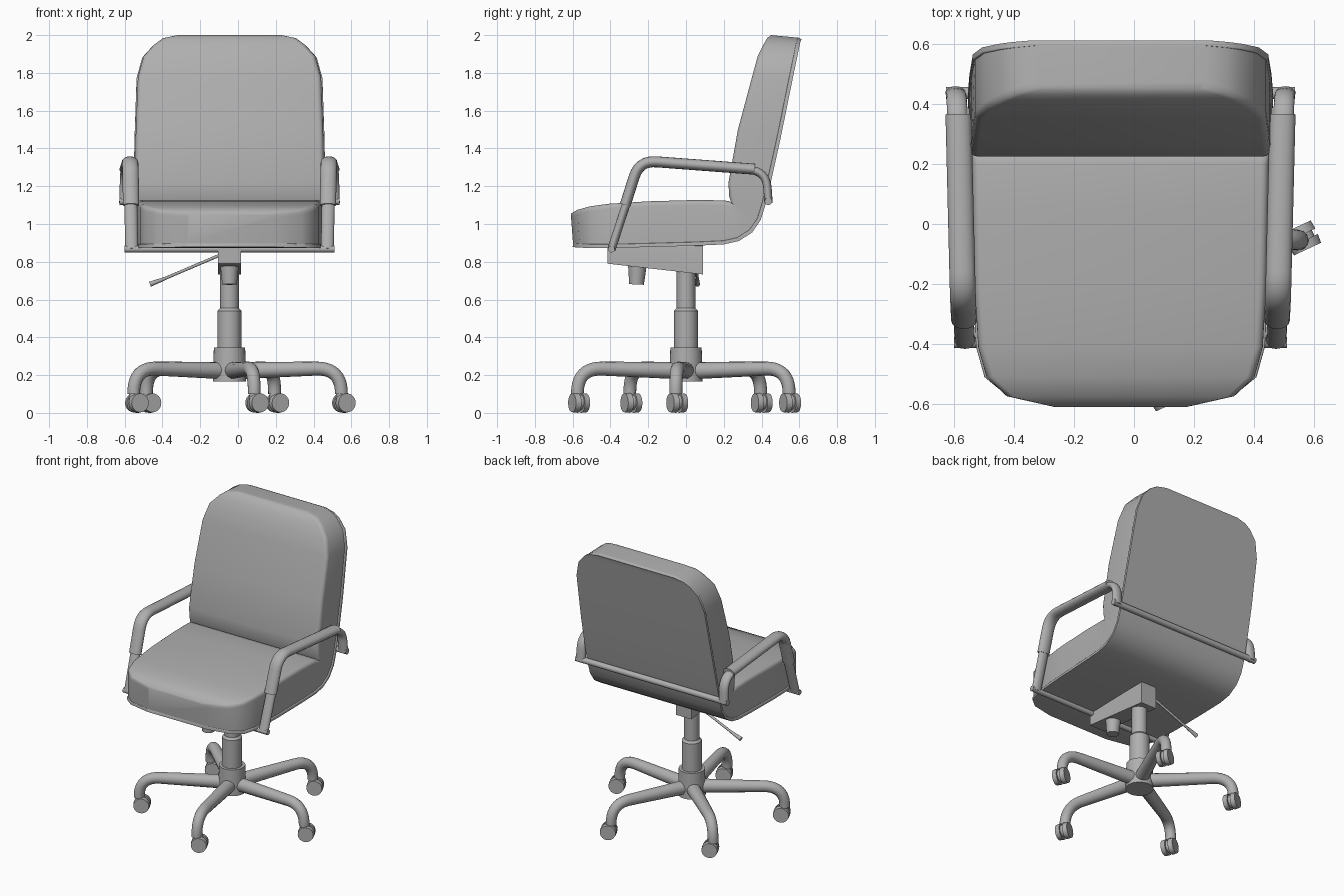
import bpy, bmesh, math
from mathutils import Vector

if "Cube" in bpy.data.objects:
    bpy.data.objects.remove(bpy.data.objects["Cube"])

CX = -0.045  # chair centre line
GREY = bpy.data.materials.new("dark_grey")
GREY.diffuse_color = (.43, .43, .43, 1)
GREY.use_nodes = True
GREY.node_tree.nodes["Principled BSDF"].inputs["Base Color"].default_value = GREY.diffuse_color


def finish(name, bm, angle=40):
    bmesh.ops.recalc_face_normals(bm, faces=bm.faces)
    me = bpy.data.meshes.new(name)
    bm.to_mesh(me)
    bm.free()
    me.materials.append(GREY)
    ob = bpy.data.objects.new(name, me)
    bpy.context.collection.objects.link(ob)
    bpy.ops.object.select_all(action='DESELECT')
    ob.select_set(True)
    bpy.context.view_layer.objects.active = ob
    bpy.ops.object.shade_smooth_by_angle(angle=math.radians(angle))
    return ob


def skin(name, rings, angle=40):
    """Join rings of points into a capped solid."""
    bm = bmesh.new()
    rows = [[bm.verts.new(p) for p in r] for r in rings]
    n = len(rows[0])
    for a, b in zip(rows, rows[1:]):
        for i in range(n):
            bm.faces.new((a[i], a[(i + 1) % n], b[(i + 1) % n], b[i]))
    bm.faces.new(rows[0])
    bm.faces.new(rows[-1])
    return finish(name, bm, angle)


def slab(name, stations, r):
    """Loft of (bottom yz, top yz, half width) sections with rounded top edges."""
    rings = []
    for b, t, hw in stations:
        b, t = Vector((0, *b)), Vector((0, *t))
        length = (t - b).length
        up = (t - b) / length
        half = [(hw, 0)]
        for k in range(5):
            a = math.pi / 8 * k
            half.append((hw - r + r * math.cos(a), length - r + r * math.sin(a)))
        sect = half + [(-x, s) for x, s in reversed(half)]
        rings.append([b + up * s + Vector((CX + x, 0, 0)) for x, s in sect])
    return skin(name, rings)


def fillet(pts, cut, steps=8):
    """Round the inner corners of a polyline."""
    pts = [Vector(p) for p in pts]
    out = [pts[0]]
    for a, b, c in zip(pts, pts[1:], pts[2:]):
        p, q = b + (a - b).normalized() * cut, b + (c - b).normalized() * cut
        for i in range(steps + 1):
            t = i / steps
            out.append(p * (1 - t) ** 2 + b * 2 * t * (1 - t) + q * t * t)
    return out + [pts[-1]]


def sweep(name, path, side, w0, h0, w1=None, h1=None, n=16):
    """Elliptical tube along a path, half width along 'side', optional taper."""
    path, side = [Vector(p) for p in path], Vector(side)
    w1, h1 = w1 or w0, h1 or h0
    total = (path[-1] - path[0]).length
    rings = []
    for i, p in enumerate(path):
        tan = (path[min(i + 1, len(path) - 1)] - path[max(i - 1, 0)]).normalized()
        nor = tan.cross(side).normalized()
        f = min((p - path[0]).length / total, 1)
        w, h = w0 + (w1 - w0) * f, h0 + (h1 - h0) * f
        rings.append([p + side * w * math.cos(2 * math.pi * k / n)
                      + nor * h * math.sin(2 * math.pi * k / n) for k in range(n)])
    return skin(name, rings)


def rod(name, p, q, r0, r1=None, n=24):
    p, q = Vector(p), Vector(q)
    side = (q - p).orthogonal().normalized()
    return sweep(name, [p, q], side, r0, r0, r1, r1, n)


# outer shell line: y, z, half width, then matching cushion surface y, z
line = [(-.60, .878, .23), (-.565, .875, .385), (-.51, .873, .452), (-.41, .873, .48),
        (-.2, .878, .492), (.05, .885, .497), (.2, .892, .5), (.28, .91, .503),
        (.35, .955, .505), (.395, 1.02, .506), (.42, 1.1, .507), (.44, 1.18, .507),
        (.5, 1.45, .502), (.565, 1.77, .491), (.588, 1.88, .46), (.6, 1.94, .405),
        (.606, 1.965, .36), (.612, 1.978, .29)]
tops = [(-.61, 1.055), (-.575, 1.075), (-.51, 1.093), (-.41, 1.107), (-.2, 1.12),
        (.05, 1.127), (.2, 1.125), (.23, 1.12), (.235, 1.115), (.24, 1.11),
        (.228, 1.15), (.225, 1.22), (.275, 1.5), (.35, 1.78), (.38, 1.89),
        (.41, 1.95), (.43, 1.985), (.45, 2.0)]

# cushions and the shell behind them
inner = []
for i, (y, z, hw) in enumerate(line):
    a, b = line[max(i - 1, 0)], line[min(i + 1, len(line) - 1)]
    t = Vector((b[0] - a[0], b[1] - a[1])).normalized()
    inner.append((y - t.y * .02, z + t.x * .02))
cushion = [(inner[i], tops[i], line[i][2] - .006) for i in range(len(line))]
slab("seat_cushion", cushion[:10], .025)
slab("back_cushion", cushion[9:], .025)
slab("seat_shell", [((y, z), inner[i], hw + .001) for i, (y, z, hw) in enumerate(line)], .006)

# arm frames, pads and cross bars
for s, label in ((-1, "left"), (1, "right")):
    X = lambda v: CX + s * v
    sweep(label + "_arm_tube",
          fillet([(X(.518), -.395, .865), (X(.527), -.243, 1.33),
                  (X(.545), .425, 1.28), (X(.55), .437, 1.11)], .09),
          (1, 0, 0), .034, .022)
    sweep(label + "_arm_pad",
          fillet([(X(.521), -.322, 1.1), (X(.525), -.247, 1.336),
                  (X(.54), .365, 1.29)], .09),
          (1, 0, 0), .043, .029)
rod("front_cross_bar", (CX - .555, -.395, .867), (CX + .555, -.395, .867), .018, n=16)
rod("rear_cross_bar", (CX - .582, .436, 1.12), (CX + .582, .436, 1.12), .02, n=16)

# tilt mechanism, tension knob and lever
slab("tilt_mechanism", [((-.415, .79), (-.415, .885), .06),
                        ((.09, .733), (.09, .885), .06)], .008)
rod("tension_knob", (CX, -.257, .79), (CX, -.262, .68), .05, .039)
rod("lever", (CX - .04, .055, .84), (-.40, .06, .706), .008, n=10)
rod("lever_grip", (-.39, .06, .71), (-.466, .06, .681), .009, .014, n=10)

# column and hub
rod("base_hub", (CX, 0, .165), (CX, 0, .345), .088, .083, 32)
rod("column_sleeve", (CX, 0, .34), (CX, 0, .54), .063, n=32)
rod("column_collar", (CX, 0, .54), (CX, 0, .555), .063, .05, 32)
rod("gas_column", (CX, 0, .54), (CX, 0, .8), .049, n=32)

# five legs with twin-wheel casters, all trailing the same way
axis = Vector((.42, -.9, 0)).normalized()
trail = Vector((.9, .42, 0))
for i in range(5):
    a = math.radians(-5.5 + 72 * i)
    rad, c = Vector((math.cos(a), math.sin(a), 0)), Vector((CX + .003, .003, 0))
    P = lambda r, z: c + rad * r + Vector((0, 0, z))
    sweep(f"leg_{i}", fillet([P(.05, .224), P(.592, .238), P(.592, .1)], .135, 10),
          (-rad.y, rad.x, 0), .045, .045, .034, .034)
    w = P(.59, .056) + trail * .017
    rod(f"caster_stem_{i}", P(.59, .06), P(.59, .128), .026, n=16)
    rod(f"caster_body_{i}", w - axis * .02, w + axis * .02, .04, n=20)
    for s in (-1, 1):
        rod(f"caster_wheel_{i}_{'a' if s < 0 else 'b'}",
            w + axis * s * .01, w + axis * s * .041, .053, .05, 20).location.z = -.003
